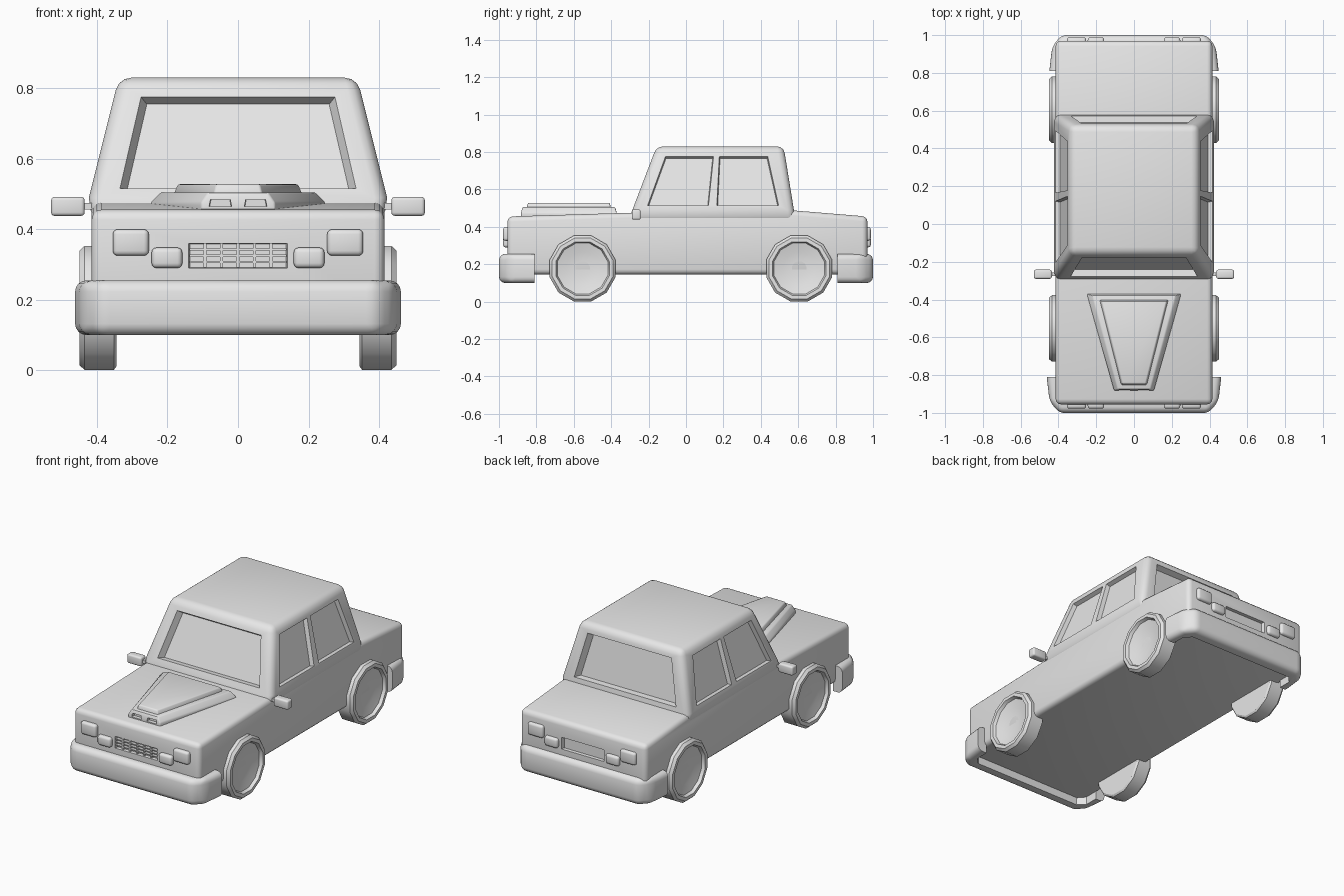
import bpy, bmesh, math
from mathutils import Vector

if "Cube" in bpy.data.objects:
    bpy.data.objects.remove(bpy.data.objects["Cube"])

grey = bpy.data.materials.new("plain_grey")
grey.use_nodes = True
grey.diffuse_color = (0.8, 0.8, 0.8, 1)
grey.node_tree.nodes["Principled BSDF"].inputs["Base Color"].default_value = (0.8, 0.8, 0.8, 1)


def smooth(ob, angle=35):
    bpy.ops.object.select_all(action="DESELECT")
    ob.select_set(True)
    bpy.context.view_layer.objects.active = ob
    bpy.ops.object.shade_smooth_by_angle(angle=math.radians(angle))


def loft(name, rings, bevel=0, segments=3, where=lambda e: True):
    """Closed solid through equal rings of points, with its sharp edges rounded."""
    bm = bmesh.new()
    rows = [[bm.verts.new(p) for p in ring] for ring in rings]
    n = len(rows[0])
    for a, b in zip(rows, rows[1:]):
        for i in range(n):
            j = (i + 1) % n
            bm.faces.new((a[i], a[j], b[j], b[i]))
    bm.faces.new(rows[0][::-1])
    bm.faces.new(rows[-1])
    bmesh.ops.recalc_face_normals(bm, faces=bm.faces)
    if bevel:
        edges = [e for e in bm.edges if e.calc_face_angle(0) > 0.5 and where(e)]
        bmesh.ops.bevel(bm, geom=edges, offset=bevel, segments=segments,
                        profile=0.5, affect="EDGES", clamp_overlap=True)
    mesh = bpy.data.meshes.new(name)
    bm.to_mesh(mesh)
    bm.free()
    ob = bpy.data.objects.new(name, mesh)
    bpy.context.collection.objects.link(ob)
    mesh.materials.append(grey)
    smooth(ob)
    return ob


def rect(hx, y0, y1, z):
    return [(-hx, y0, z), (hx, y0, z), (hx, y1, z), (-hx, y1, z)]


def box(name, x0, x1, y0, y1, z0, z1, bevel=0, where=lambda e: True):
    ring = lambda z: [(x0, y0, z), (x1, y0, z), (x1, y1, z), (x0, y1, z)]
    return loft(name, [ring(z0), ring(z1)], bevel, 3, where)


def recess(target, corners, outward, depth, shrink):
    """Cut a tapered pocket into the target behind four surface corners."""
    pts = [Vector(c) for c in corners]
    normal = (pts[1] - pts[0]).cross(pts[3] - pts[0]).normalized()
    if normal.dot(Vector(outward)) < 0:
        normal = -normal
    mid = sum(pts, Vector()) / 4

    def level(k):
        s = 1 + (1 - shrink) * k / depth
        return [mid + (p - mid) * s + normal * k for p in pts]
    cutter = loft("pocket_cutter", [level(-depth), level(0.03)])
    mod = target.modifiers.new("pocket", "BOOLEAN")
    mod.object, mod.operation, mod.solver = cutter, "DIFFERENCE", "EXACT"
    smooth(target)
    bpy.ops.object.modifier_apply(modifier=mod.name)
    bpy.data.objects.remove(cutter)
    smooth(target)


# Lower body from a side profile
profile = [(-0.955, 0.145), (-0.955, 0.455), (-0.3, 0.475),
           (0.58, 0.487), (0.97, 0.455), (0.97, 0.145)]
body = loft("lower_body", [[(x, y, z) for y, z in profile] for x in (-0.415, 0.415)], 0.028)
for end, y in ((-1, -0.955), (1, 0.97)):
    recess(body, [(-0.14, y, 0.29), (0.14, y, 0.29), (0.14, y, 0.36), (-0.14, y, 0.36)],
           (0, end, 0), 0.02, 0.97)

# Cabin with sunken windows
cabin = loft("cabin", [rect(0.413, -0.31, 0.587, 0.42), rect(0.423, -0.287, 0.577, 0.49),
                       rect(0.338, -0.157, 0.522, 0.83)], 0.035)


def slope(a, b, z):
    return a + (b - a) * (z - 0.49) / 0.34


LOW, HIGH = 0.515, 0.775
for end, a, b in ((-1, -0.287, -0.157), (1, 0.577, 0.522)):
    yl, yh = slope(a, b, LOW), slope(a, b, HIGH)
    recess(cabin, [(-0.335, yl, LOW), (0.335, yl, LOW), (0.275, yh, HIGH), (-0.275, yh, HIGH)],
           (0, end, 0), 0.035, 0.94)
for side in (-1, 1):
    xl, xh = side * slope(0.423, 0.338, LOW), side * slope(0.423, 0.338, HIGH)
    for l0, l1, h1, h0 in ((-0.205, 0.12, 0.147, -0.11), (0.165, 0.495, 0.437, 0.178)):
        recess(cabin, [(xl, l0, LOW), (xl, l1, LOW), (xh, h1, HIGH), (xh, h0, HIGH)],
               (side, 0, 0), 0.025, 0.97)

# Grille bars and rear panel
for i in range(1, 6):
    x = -0.14 + 0.28 * i / 6
    box("grille_upright", x - 0.004, x + 0.004, -0.95, -0.93, 0.291, 0.359)
for i in range(1, 4):
    z = 0.29 + 0.07 * i / 4
    box("grille_bar", -0.138, 0.138, -0.952, -0.93, z - 0.003, z + 0.003)

# Wrap-around bumpers, rounded along the outside only
half = [(0.40, -0.81), (0.462, -0.81), (0.447, -0.94), (0.395, -1.0)]
inner = [(0.36, -0.93), (0.40, -0.89)]
plan = half + [(-x, y) for x, y in half[::-1]] + [(-x, y) for x, y in inner[::-1]] + inner


def outer_edge(e):
    return (all(abs(v.co.x) > 0.42 or abs(v.co.y) > 0.95 for v in e.verts)
            and any(abs(v.co.y) > 0.82 for v in e.verts))


for name, sx, sy in (("front_bumper", 1, 1), ("rear_bumper", 0.97, -1)):
    loft(name, [[(x * sx, y * sy, z) for x, y in plan] for z in (0.1, 0.255)],
         0.032, 4, outer_edge)

# Lights, same layout at both ends
for side in (-1, 1):
    for name, x0, x1, z0, z1 in (("outer_light", 0.253, 0.355, 0.325, 0.4),
                                 ("inner_light", 0.158, 0.245, 0.29, 0.348)):
        xa, xb = sorted((side * x0, side * x1))
        box("front_" + name, xa, xb, -0.978, -0.93, z0, z1, 0.014)
        box("rear_" + name, xa, xb, 0.94, 0.988, z0, z1, 0.014)

# Wing mirrors on short stems
for side in (-1, 1):
    xa, xb = sorted((side * 0.435, side * 0.53))
    box("mirror", xa, xb, -0.29, -0.242, 0.438, 0.492, 0.01)
    xa, xb = sorted((side * 0.40, side * 0.44))
    box("mirror_stem", xa, xb, -0.275, -0.257, 0.456, 0.474)


# Hood scoop in two tapered steps
def trapezoid(front_hx, front_y, back_hx, back_y, z):
    return [(-front_hx, front_y, z), (front_hx, front_y, z),
            (back_hx, back_y, z), (-back_hx, back_y, z)]


scoop = loft("scoop_base", [trapezoid(0.105, -0.882, 0.25, -0.37, 0.44),
                            trapezoid(0.105, -0.882, 0.25, -0.37, 0.475),
                            trapezoid(0.085, -0.875, 0.22, -0.378, 0.505)], 0.006, 2)
loft("scoop_top", [trapezoid(0.07, -0.855, 0.185, -0.4, 0.495),
                   trapezoid(0.062, -0.845, 0.172, -0.408, 0.528)], 0.006, 2)
for x in (-0.05, 0.05):
    recess(scoop, [(x - 0.032, -0.881, 0.464), (x + 0.032, -0.881, 0.464),
                   (x + 0.028, -0.881, 0.485), (x - 0.028, -0.881, 0.485)],
           (0, -1, 0), 0.02, 0.95)

# Wheels: twelve-sided tyres with a dished hub
SIDES = 12
section = [(0.345, 0.172), (0.352, 0.182), (0.435, 0.182), (0.45, 0.168),
           (0.45, 0.148), (0.432, 0.14), (0.42, 0.09), (0.415, 0.04)]
for side in (-1, 1):
    for name, y in (("front_wheel", -0.553), ("rear_wheel", 0.605)):
        rings = []
        for x, r in section:
            turns = [math.tau * (i + 0.5) / SIDES for i in range(SIDES)]
            rings.append([(side * x, y + r * math.cos(t), 0.177 + r * math.sin(t)) for t in turns])
        loft(name, rings)
